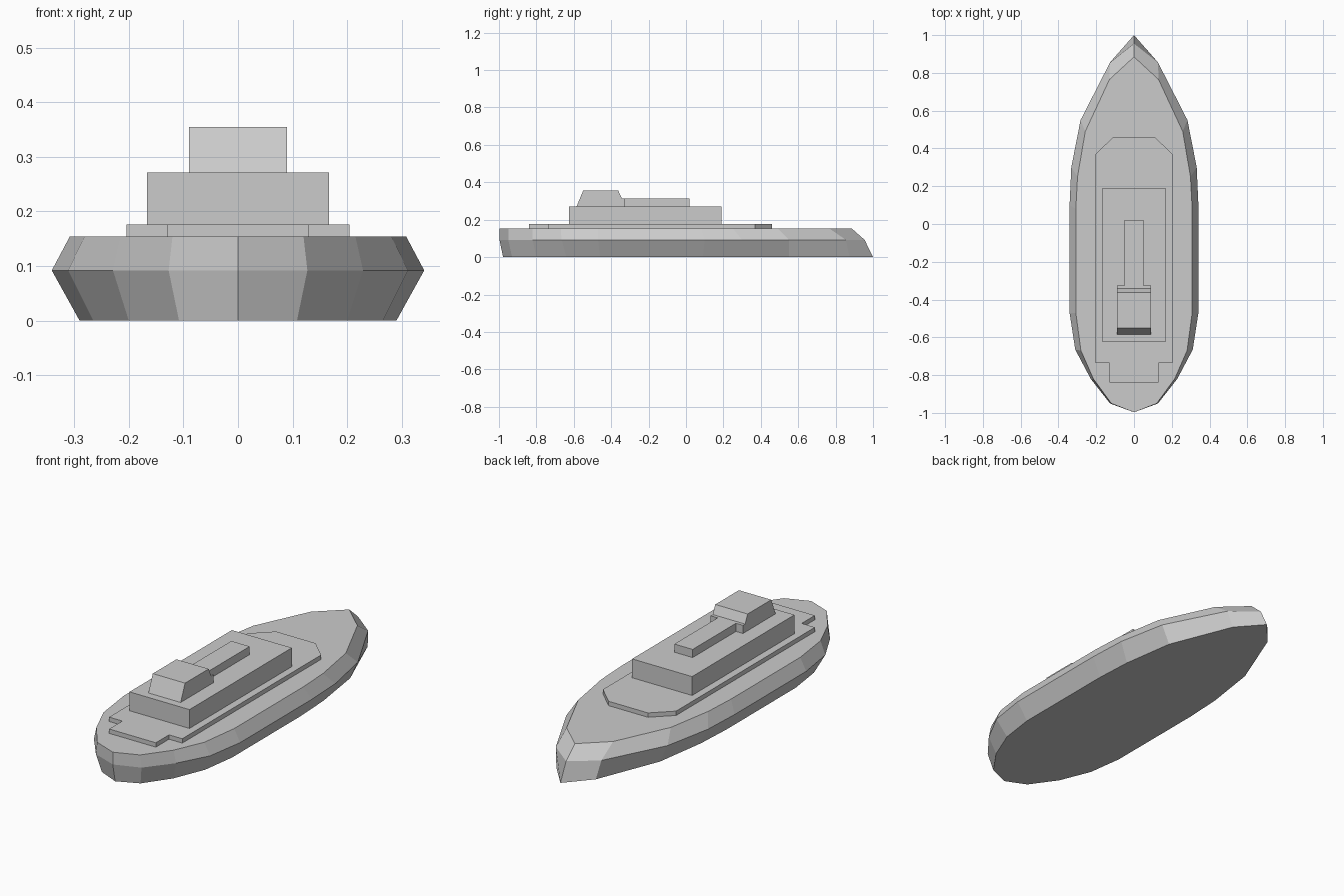
import bpy, bmesh

if "Cube" in bpy.data.objects:
    bpy.data.objects.remove(bpy.data.objects["Cube"])


def finish(name, bm):
    bmesh.ops.recalc_face_normals(bm, faces=bm.faces)
    me = bpy.data.meshes.new(name)
    bm.to_mesh(me)
    bm.free()
    ob = bpy.data.objects.new(name, me)
    bpy.context.collection.objects.link(ob)
    return ob


def loft(name, rings):
    """Skin equal-length rings of 3D points and cap both ends."""
    bm = bmesh.new()
    vs = [[bm.verts.new(p) for p in r] for r in rings]
    n = len(vs[0])
    for a, b in zip(vs, vs[1:]):
        for i in range(n):
            j = (i + 1) % n
            bm.faces.new((a[i], a[j], b[j], b[i]))
    bm.faces.new(vs[0])
    bm.faces.new(vs[-1])
    return finish(name, bm)


def mirrored(half, z):
    """Full outline from its right half, listed bow to stern."""
    left = [(-x, y) for x, y in reversed(half) if x > 0]
    return [(x, y, z) for x, y in half + left]


def slab(name, half, z0, z1):
    return loft(name, [mirrored(half, z0), mirrored(half, z1)])


# Hull: keel, widest line and deck edge
keel = [(0, 1.0), (.11, .875), (.24, .55), (.28, .28), (.29, .09),
        (.29, -.46), (.265, -.64), (.20, -.80), (.108, -.93), (0, -.978)]
beam = [(0, .955), (.127, .855), (.283, .55), (.332, .30), (.341, .10),
        (.341, -.47), (.311, -.665), (.229, -.82), (.127, -.95), (0, -.997)]
edge = [(0, .885), (.13, .765), (.258, .49), (.299, .25), (.308, .08),
        (.308, -.47), (.281, -.67), (.215, -.82), (.12, -.95), (0, -.997)]
loft("hull", [mirrored(keel, 0), mirrored(beam, .092), mirrored(edge, .154)])

# Low deck with stepped stern and chamfered bow
slab("lower_deck", [(.11, .46), (.204, .37), (.204, -.735),
                    (.13, -.735), (.13, -.84)], .154, .176)

# Main superstructure and the long roof house
slab("main_cabin", [(.167, .19), (.167, -.625)], .176, .271)
slab("roof_house", [(.051, .02), (.051, -.33)], .271, .312)

# Bridge: sloped side profile extruded across the ship
profile = [(-.585, .271), (-.55, .355), (-.362, .355), (-.342, .312),
           (-.325, .312), (-.325, .271)]
loft("bridge", [[(x, y, z) for y, z in profile] for x in (-.09, .09)])
